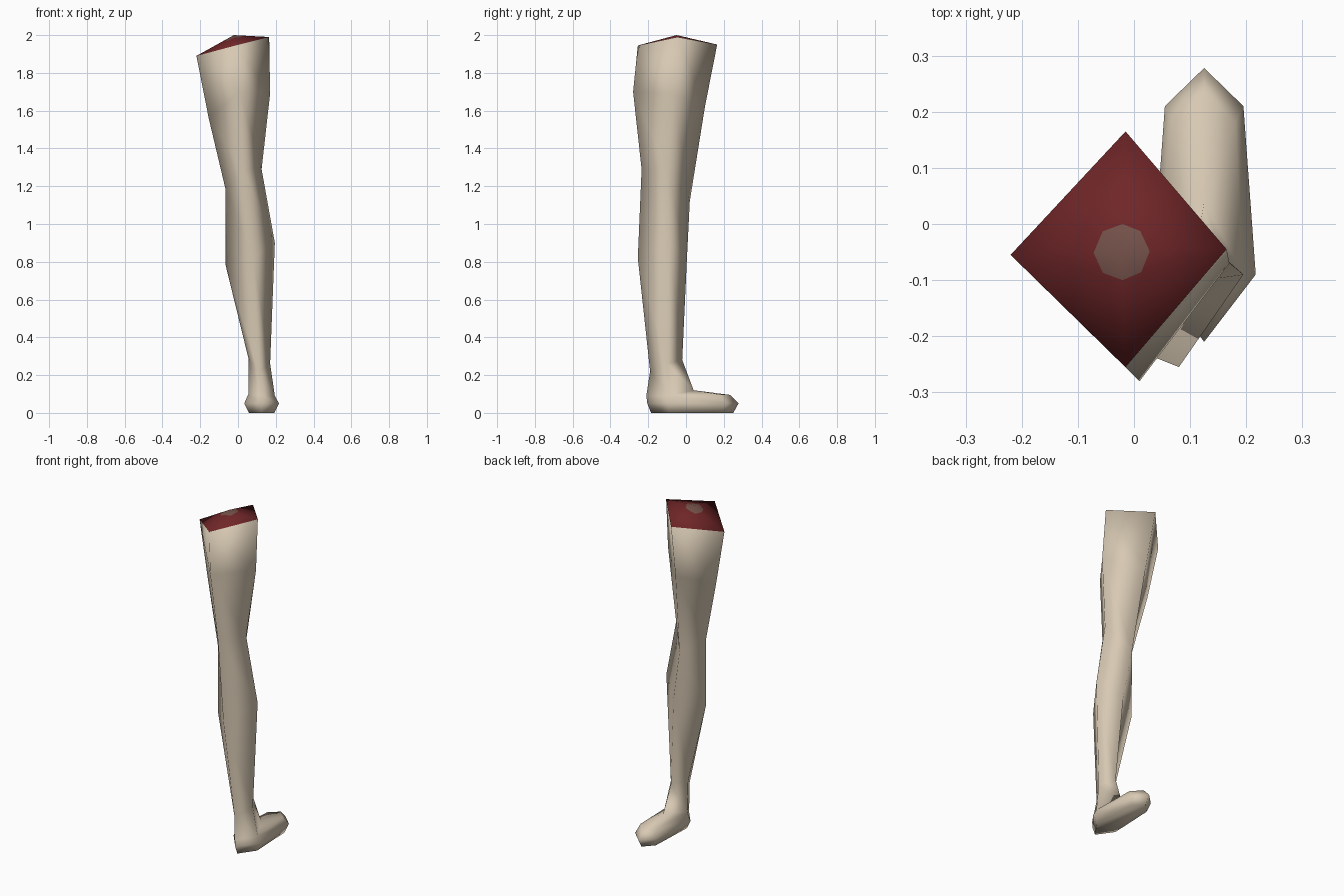
import bpy, bmesh
from mathutils import Vector

if "Cube" in bpy.data.objects:
    bpy.data.objects.remove(bpy.data.objects["Cube"])


def material(name, rgb):
    m = bpy.data.materials.new(name)
    m.diffuse_color = (*rgb, 1)
    m.use_nodes = True
    m.node_tree.nodes["Principled BSDF"].inputs["Base Color"].default_value = m.diffuse_color
    return m


SKIN, FLESH, BONE = 0, 1, 2
mats = [material("pale skin", (0.68, 0.58, 0.45)),
        material("dark red flesh", (0.16, 0.019, 0.021)),
        material("dull bone", (0.18, 0.085, 0.07))]

# Four-sided leg sections, top to ankle: inner side, calf side, outer side, shin side
SECTIONS = [
    [(-0.22, -0.055, 1.89), (-0.015, -0.255, 1.945), (0.165, -0.045, 1.99), (-0.015, 0.165, 1.95)],
    [(-0.155, -0.07, 1.56), (0.01, -0.28, 1.70), (0.17, -0.07, 1.69), (0.0, 0.10, 1.62)],
    [(-0.065, -0.10, 1.18), (0.03, -0.235, 1.29), (0.125, -0.10, 1.29), (0.03, 0.02, 1.12)],
    [(-0.065, -0.10, 0.78), (0.08, -0.255, 0.82), (0.195, -0.09, 0.90), (0.08, 0.005, 0.82)],
    [(0.055, -0.10, 0.29), (0.11, -0.19, 0.22), (0.17, -0.10, 0.26), (0.115, -0.02, 0.28)],
    [(0.055, -0.09, 0.10), (0.125, -0.21, 0.09), (0.195, -0.09, 0.09), (0.125, 0.04, 0.12)],
]

bm = bmesh.new()


def face(verts, mat=SKIN):
    f = bm.faces.new(verts)
    f.material_index = mat
    f.smooth = True


def bridge(a, b):
    n = len(a)
    for i in range(n):
        j = (i + 1) % n
        face([a[i], a[j], b[j], b[i]])


# Thigh, knee, calf and ankle
rings = [[bm.verts.new(p) for p in s] for s in SECTIONS]
for a, b in zip(rings, rings[1:]):
    bridge(a, b)


# Foot: six-sided outlines, starting at the heel and running round by the outer side
def outline(heel_y, half_ankle, half_toe, toe_side_y, toe_y, z):
    c = 0.125
    return [bm.verts.new((c + x, y, z)) for x, y in (
        (0, heel_y), (half_ankle, -0.09), (half_toe, toe_side_y),
        (0, toe_y), (-half_toe, toe_side_y), (-half_ankle, -0.09))]


inner, heel, outer, instep = rings[-1]
toes = [bm.verts.new(p) for p in ((0.18, 0.18, 0.097), (0.125, 0.235, 0.095), (0.07, 0.18, 0.097))]
top = [heel, outer, *toes, inner]
mid = outline(-0.205, 0.092, 0.07, 0.21, 0.278, 0.05)
sole = outline(-0.185, 0.067, 0.055, 0.19, 0.25, 0.0)
face([instep, outer, toes[0], toes[1]])
face([instep, toes[1], toes[2], inner])
bridge(top, mid)
bridge(mid, sole)
face(sole)

# Cut end of the thigh: shallow flesh pyramid with an eight-sided bone inset
corners = rings[0]
centre = bm.verts.new((-0.022, -0.05, 2.0))
bone = []
for i in range(4):
    a, b = corners[i].co, corners[(i + 1) % 4].co
    for target in (a, (a + b) / 2):
        d = target - centre.co
        r = 0.05 / Vector((d.x, d.y)).length
        bone.append(bm.verts.new(centre.co + d * r))
for i in range(8):
    face([centre, bone[i], bone[(i + 1) % 8]], BONE)
for i in range(4):
    p, m, q = bone[2 * i], bone[2 * i + 1], bone[(2 * i + 2) % 8]
    a, b = corners[i], corners[(i + 1) % 4]
    face([a, m, p], FLESH)
    face([a, b, m], FLESH)
    face([b, q, m], FLESH)

bmesh.ops.recalc_face_normals(bm, faces=bm.faces)
mesh = bpy.data.meshes.new("leg")
bm.to_mesh(mesh)
bm.free()
for m in mats:
    mesh.materials.append(m)
bpy.context.collection.objects.link(bpy.data.objects.new("leg", mesh))
